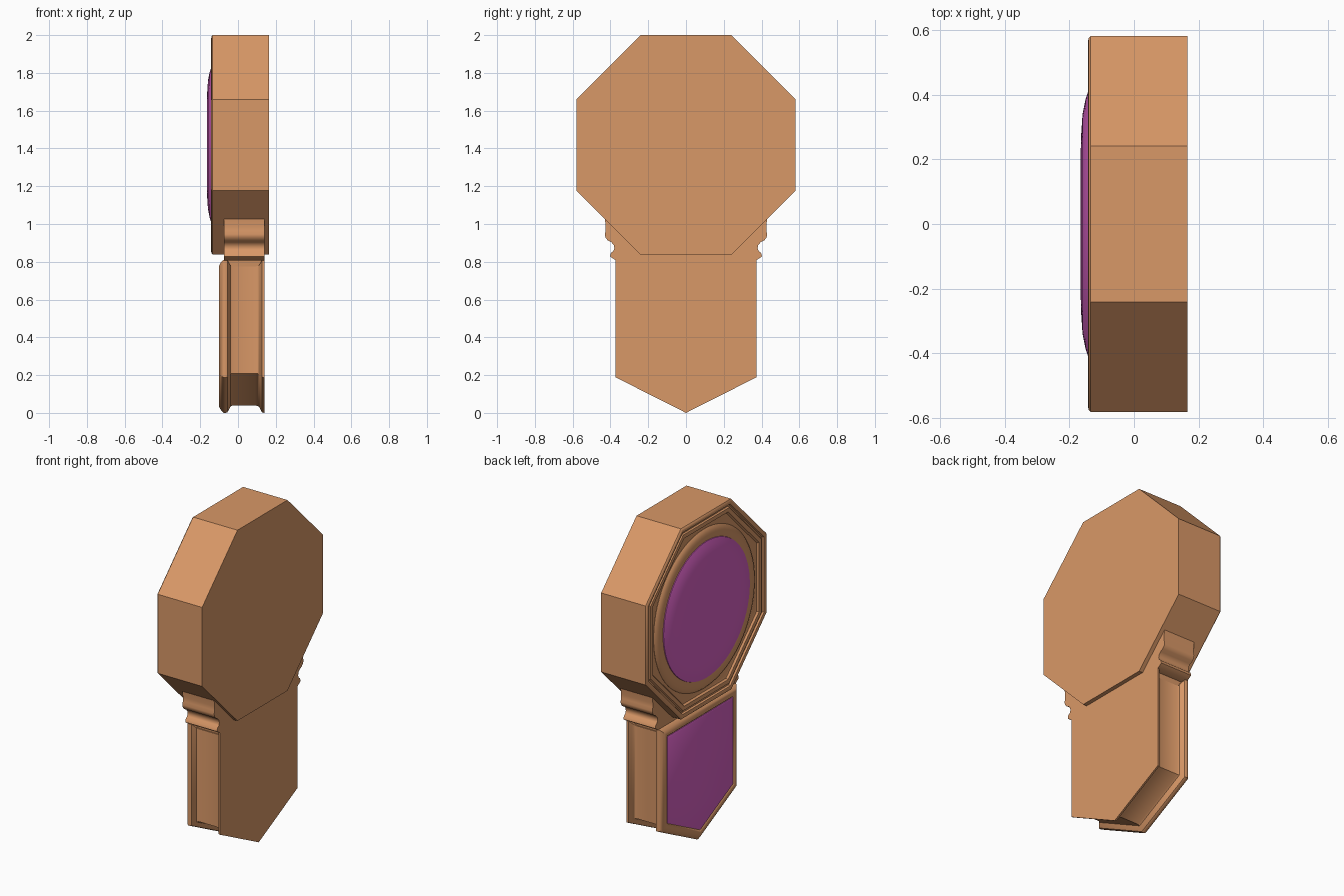
import bpy, bmesh, math
from mathutils import Vector

if "Cube" in bpy.data.objects:
    bpy.data.objects.remove(bpy.data.objects["Cube"])


def material(name, rgb):
    m = bpy.data.materials.new(name)
    m.diffuse_color = (*rgb, 1)
    m.use_nodes = True
    m.node_tree.nodes["Principled BSDF"].inputs["Base Color"].default_value = m.diffuse_color
    return m


WOOD = material("warm wood", (0.694, 0.314, 0.136))
PURPLE = material("purple panel", (0.68, 0.12, 0.546))


def inset(poly, d):
    """Move every side of a convex counter-clockwise (y, z) outline inwards by d."""
    pts = [Vector(p) for p in poly]
    out = []
    for i, p in enumerate(pts):
        a = (p - pts[i - 1]).normalized()
        b = (pts[(i + 1) % len(pts)] - p).normalized()
        na, nb = Vector((-a.y, a.x)), Vector((-b.y, b.x))
        out.append(p + (na + nb) * (d / (1 + na.dot(nb))))
    return out


def loft(name, rings, purple_from=None, angle=35):
    """Skin (x, outline) rings from back to front, and cap both ends."""
    bm = bmesh.new()
    loops = [[bm.verts.new((x, p[0], p[1])) for p in poly] for x, poly in rings]
    n = len(loops[0])
    for k in range(len(loops) - 1):
        for i in range(n):
            j = (i + 1) % n
            f = bm.faces.new((loops[k][i], loops[k][j], loops[k + 1][j], loops[k + 1][i]))
            f.material_index = int(purple_from is not None and k >= purple_from)
    bm.faces.new(loops[0])
    cap = bm.faces.new(loops[-1])
    cap.material_index = int(purple_from is not None)
    bmesh.ops.recalc_face_normals(bm, faces=bm.faces)
    me = bpy.data.meshes.new(name)
    bm.to_mesh(me)
    bm.free()
    me.materials.append(WOOD)
    me.materials.append(PURPLE)
    ob = bpy.data.objects.new(name, me)
    bpy.context.collection.objects.link(ob)
    bpy.ops.object.select_all(action='DESELECT')
    ob.select_set(True)
    bpy.context.view_layer.objects.active = ob
    bpy.ops.object.shade_smooth_by_angle(angle=math.radians(angle))
    return ob


CZ = 1.419  # height of the dial centre


def circle(r, n=64):
    return [(r * math.cos(2 * math.pi * i / n), CZ + r * math.sin(2 * math.pi * i / n))
            for i in range(n)]


# Octagonal head with a moulded front frame
R = 0.581 / math.cos(math.pi / 8)
octagon = [(R * math.cos(math.pi / 8 + i * math.pi / 4),
            CZ + R * math.sin(math.pi / 8 + i * math.pi / 4)) for i in range(8)]
head_profile = [(0.165, 0), (-0.134, 0), (-0.14, 0.006), (-0.142, 0.016), (-0.138, 0.027),
                (-0.128, 0.032), (-0.128, 0.040), (-0.136, 0.046), (-0.139, 0.058),
                (-0.135, 0.070), (-0.124, 0.078), (-0.120, 0.092)]
loft("octagon_head", [(x, inset(octagon, d)) for x, d in head_profile])

# Round wooden bezel and the domed dial
bezel_profile = [(-0.10, 0.485), (-0.121, 0.485), (-0.130, 0.475), (-0.136, 0.458),
                 (-0.139, 0.44), (-0.139, 0.425), (-0.136, 0.415)]
loft("dial_bezel", [(x, circle(r)) for x, r in bezel_profile])
dial_profile = [(-0.13, 0.418), (-0.140, 0.415), (-0.150, 0.385), (-0.159, 0.34),
                (-0.163, 0.28), (-0.165, 0.22)]
loft("dial", [(x, circle(r)) for x, r in dial_profile], purple_from=0)

# Pendulum case: hollowed sides between a back plate and a front frame
case = [(0, 0), (0.372, 0.188), (0.372, 0.81), (-0.372, 0.81), (-0.372, 0.188)]
case_profile = [(0.14, 0), (0.127, 0.002), (0.118, 0.018), (0.112, 0.028), (0.104, 0.033),
                (0.09, 0.035), (-0.03, 0.035), (-0.040, 0.030), (-0.048, 0.015),
                (-0.056, 0.003), (-0.064, 0), (-0.075, 0), (-0.082, 0.004), (-0.094, 0.018),
                (-0.100, 0.030), (-0.101, 0.042), (-0.097, 0.052), (-0.092, 0.056)]
loft("pendulum_case", [(x, inset(case, d)) for x, d in case_profile])
panel_profile = [(-0.08, 0.058), (-0.096, 0.058), (-0.100, 0.066)]
loft("case_panel", [(x, inset(case, d)) for x, d in panel_profile], purple_from=0)

# Scrolled neck between case and head
half = [(0.33, 0.76), (0.337, 0.808), (0.372, 0.808), (0.402, 0.828), (0.398, 0.846),
        (0.384, 0.858), (0.379, 0.872), (0.383, 0.89), (0.395, 0.903), (0.415, 0.914),
        (0.427, 0.930), (0.430, 0.945), (0.425, 0.965), (0.425, 0.99), (0.430, 1.03)]
neck = half + [(-y, z) for y, z in reversed(half)]
loft("neck", [(0.14, neck), (-0.074, neck)], angle=50)
